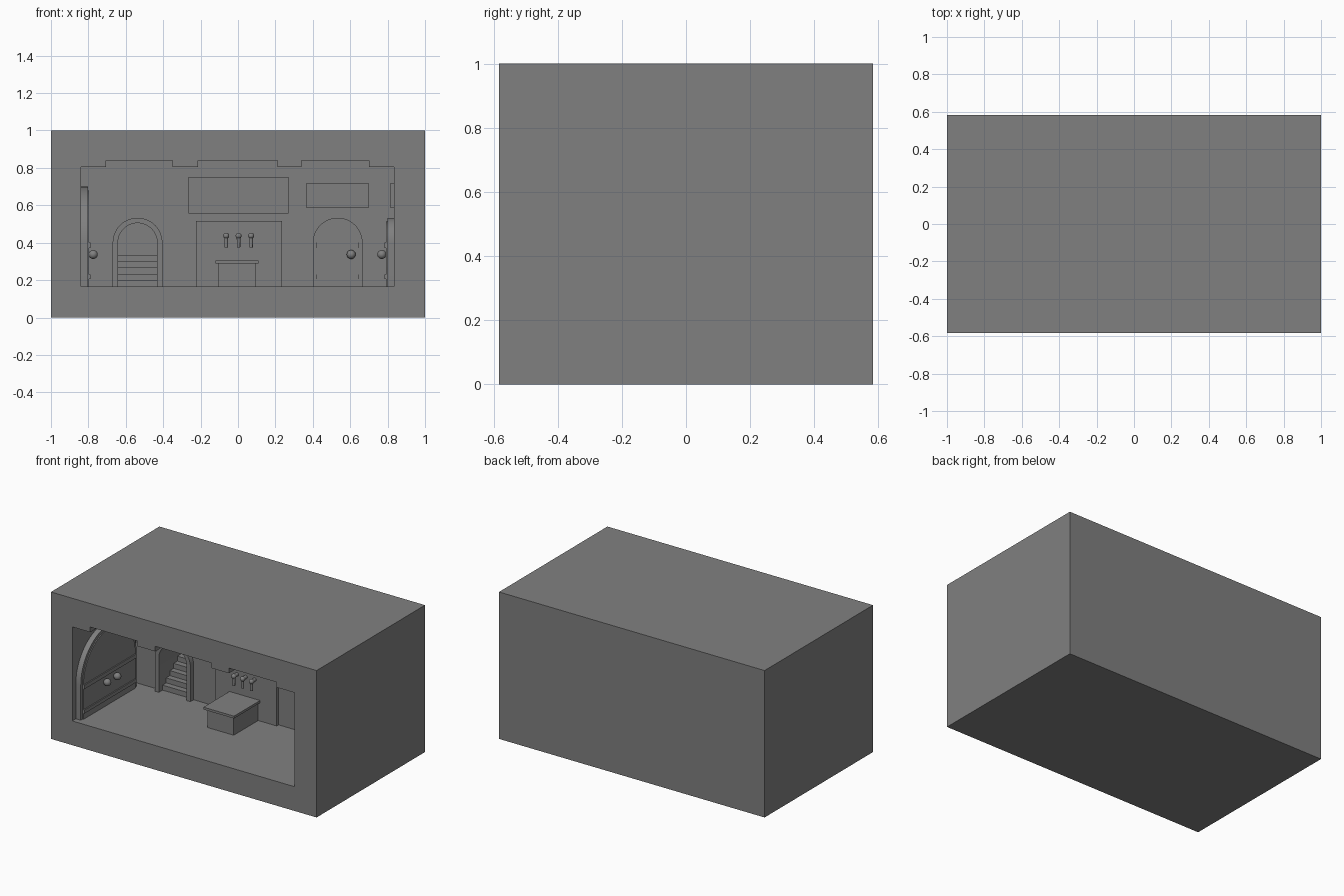
import bpy, bmesh, math
from mathutils import Matrix, Vector

old = bpy.data.objects.get("Cube")
if old:
    bpy.data.objects.remove(old, do_unlink=True)

grey = bpy.data.materials.new("stone_grey")
grey.use_nodes = True
grey.diffuse_color = (0.216, 0.216, 0.216, 1)
bsdf = grey.node_tree.nodes["Principled BSDF"]
bsdf.inputs["Base Color"].default_value = grey.diffuse_color

FLOOR, BACK, LEFT, RIGHT, MID = 0.165, 0.10, -0.84, 0.835, -0.245


def finish(name, bm, place=None, smooth=False):
    bmesh.ops.recalc_face_normals(bm, faces=bm.faces)
    me = bpy.data.meshes.new(name)
    bm.to_mesh(me)
    bm.free()
    me.materials.append(grey)
    ob = bpy.data.objects.new(name, me)
    bpy.context.collection.objects.link(ob)
    if place:
        me.transform(place)
    if smooth:
        bpy.ops.object.select_all(action='DESELECT')
        ob.select_set(True)
        bpy.context.view_layer.objects.active = ob
        bpy.ops.object.shade_smooth_by_angle(angle=math.radians(35))
    return ob


def box(name, x0, x1, y0, y1, z0, z1, place=None):
    bm = bmesh.new()
    size = Matrix.Diagonal((x1 - x0, y1 - y0, z1 - z0, 1))
    centre = Matrix.Translation(((x0 + x1) / 2, (y0 + y1) / 2, (z0 + z1) / 2))
    bmesh.ops.create_cube(bm, size=1, matrix=centre @ size)
    return finish(name, bm, place)


def arch_points(radius, spring=0.4, steps=24):
    arc = [(radius * math.cos(math.pi * i / steps), spring + radius * math.sin(math.pi * i / steps))
           for i in range(steps + 1)]
    return [(radius, FLOOR)] + arc + [(-radius, FLOOR)]


def extrude(name, points, y0, y1, place):
    bm = bmesh.new()
    face = bm.faces.new([bm.verts.new((u, y0, z)) for u, z in points])
    new = bmesh.ops.extrude_face_region(bm, geom=[face])["geom"]
    bmesh.ops.translate(bm, vec=(0, y1 - y0, 0), verts=[v for v in new if isinstance(v, bmesh.types.BMVert)])
    return finish(name, bm, place, True)


def knob(name, u, y, z, radius, place):
    bm = bmesh.new()
    bmesh.ops.create_uvsphere(bm, u_segments=20, v_segments=12, radius=radius,
                              matrix=Matrix.Translation((u, y, z)))
    return finish(name, bm, place, True)


def rod(name, start, end, r0, r1, place=None):
    a, b = Vector(start), Vector(end)
    bm = bmesh.new()
    turn = (b - a).to_track_quat('Z', 'Y').to_matrix().to_4x4()
    bmesh.ops.create_cone(bm, cap_ends=True, segments=16, radius1=r0, radius2=r1,
                          depth=(b - a).length, matrix=Matrix.Translation((a + b) / 2) @ turn)
    return finish(name, bm, place, True)


def cut(target, cutter):
    mod = target.modifiers.new("cut", 'BOOLEAN')
    mod.operation = 'DIFFERENCE'
    mod.solver = 'EXACT'
    mod.object = cutter
    bpy.ops.object.select_all(action='DESELECT')
    target.select_set(True)
    bpy.context.view_layer.objects.active = target
    bpy.ops.object.modifier_apply(modifier=mod.name)
    bpy.data.objects.remove(cutter, do_unlink=True)


# Each wall placement has its surface at local y = 0, facing local -y
def wall(x, y, degrees=0):
    return Matrix.Translation((x, y, 0)) @ Matrix.Rotation(math.radians(degrees), 4, 'Z')


stairs_wall = wall(-0.537, BACK)
back_door_wall = wall(0.533, BACK)
left_wall = wall(LEFT, MID, 90)
right_wall = wall(RIGHT, MID, -90)

# Outer block with the room, ceiling recesses and stairwell cut out
shell = box("room_shell", -1, 1, -0.583, 0.583, 0, 1)
cut(shell, box("room_cutter", LEFT, RIGHT, -0.7, BACK, FLOOR, 0.805))
for x0, x1 in ((-0.705, -0.35), (-0.215, 0.21), (0.34, 0.70)):
    cut(shell, box("ceiling_cutter", x0, x1, -0.7, BACK, 0.7, 0.84))
cut(shell, extrude("stairwell_cutter", arch_points(0.105), -0.05, 0.34, stairs_wall))

# Stair arch and steps
ring = arch_points(0.133) + arch_points(0.105)[::-1]
extrude("stair_arch", ring, -0.035, 0.005, stairs_wall)
for i in range(5):
    box("stair_step", -0.106, 0.106, 0.005 + 0.04 * i, 0.345,
        FLOOR - 0.002, FLOOR + 0.034 * (i + 1), stairs_wall)


# Arched doors with raised leaf, straps and knobs
def door(name, radius, place, knobs):
    extrude(name + "_frame", arch_points(radius), -0.037, 0.002, place)
    leaf = radius - 0.02
    extrude(name + "_leaf", arch_points(leaf), -0.044, -0.03, place)
    for z0, z1 in ((0.207, 0.231), (0.373, 0.40)):
        box(name + "_strap", -leaf, leaf, -0.052, -0.04, z0, z1, place)
    for u in knobs:
        knob(name + "_knob", u, -0.066, 0.337, 0.024, place)


door("back_door", 0.133, back_door_wall, [0.072])
door("right_wall_door", 0.133, right_wall, [0.072])
door("double_door", 0.30, left_wall, [-0.054, 0.054])

# Wall signs
for place in (back_door_wall, right_wall):
    box("door_sign", -0.168, 0.165, -0.02, 0.002, 0.585, 0.72, place)
box("counter_sign", -0.265, 0.27, BACK - 0.02, BACK + 0.002, 0.555, 0.75)

# Tap wall and counter
box("tap_panel", -0.225, 0.235, BACK - 0.02, BACK + 0.002, FLOOR, 0.515)
box("counter_base", -0.103, 0.096, -0.183, BACK - 0.018, FLOOR, 0.29)
box("counter_top", -0.12, 0.11, -0.20, BACK - 0.018, 0.289, 0.305)

# Taps
for x in (-0.063, 0.003, 0.07):
    rod("tap_pipe", (x, BACK - 0.015, 0.437), (x, BACK - 0.055, 0.437), 0.012, 0.012)
    knob("tap_head", x, BACK - 0.055, 0.437, 0.016, None)
    rod("tap_spout", (x, BACK - 0.055, 0.435), (x, BACK - 0.055, 0.375), 0.01, 0.009)
